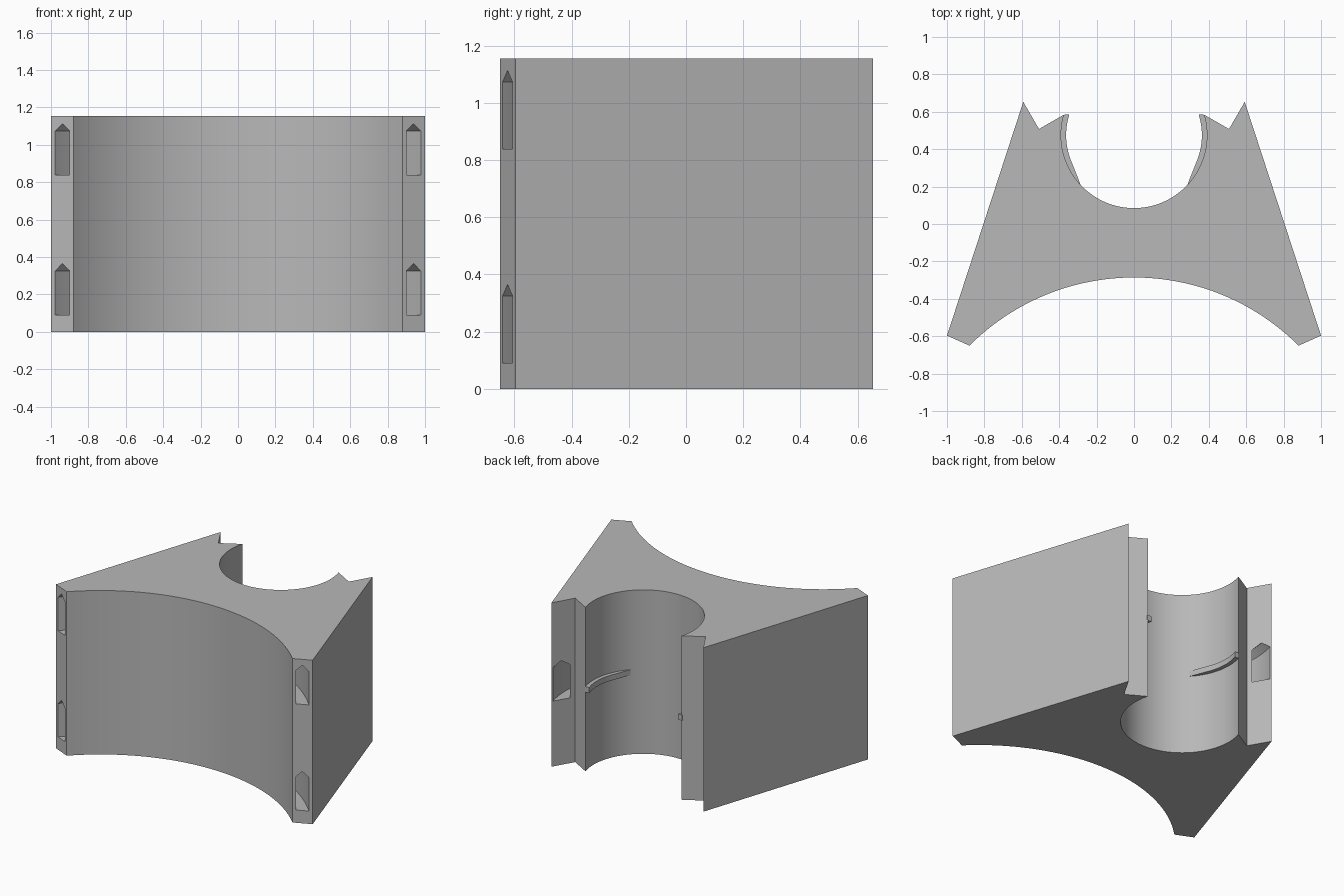
import bpy, bmesh
from math import sin, cos, radians, atan2, degrees, hypot

cube = bpy.data.objects.get("Cube")
if cube:
    bpy.data.objects.remove(cube)

HEIGHT = 1.155
SMALL_Y, SMALL_R = 0.475, 0.39      # rear pipe seat
LARGE_Y, LARGE_R = -1.53, 1.244     # front pipe seat

grey = bpy.data.materials.new("plain_grey")
grey.use_nodes = True
grey.diffuse_color = (0.48, 0.48, 0.48, 1)
grey.node_tree.nodes["Principled BSDF"].inputs["Base Color"].default_value = grey.diffuse_color


def make_object(name, bm):
    bmesh.ops.recalc_face_normals(bm, faces=bm.faces)
    mesh = bpy.data.meshes.new(name)
    bm.to_mesh(mesh)
    bm.free()
    mesh.materials.append(grey)
    obj = bpy.data.objects.new(name, mesh)
    bpy.context.collection.objects.link(obj)
    return obj


def arc(cy, r, start, end, steps):
    angles = [radians(start + (end - start) * i / steps) for i in range(steps + 1)]
    return [(r * cos(a), cy + r * sin(a)) for a in angles]


def extrude(name, outline, z0, z1):
    bm = bmesh.new()
    face = bm.faces.new([bm.verts.new((x, y, z0)) for x, y in outline])
    grown = bmesh.ops.extrude_face_region(bm, geom=[face])["geom"]
    verts = [v for v in grown if isinstance(v, bmesh.types.BMVert)]
    bmesh.ops.translate(bm, verts=verts, vec=(0, 0, z1 - z0))
    return make_object(name, bm)


def strap_cutter(name, cy, r0, r1, z, start, end):
    """Curved strap tunnel with a pointed roof."""
    section = [(r0, z), (r1, z), (r1, z + 0.235), ((r0 + r1) / 2, z + 0.275), (r0, z + 0.235)]
    bm = bmesh.new()
    rails = [[bm.verts.new((x, y, h)) for x, y in arc(cy, r, start, end, 72)] for r, h in section]
    n = len(rails)
    for i in range(n):
        a, b = rails[i], rails[(i + 1) % n]
        for k in range(len(a) - 1):
            bm.faces.new((a[k], a[k + 1], b[k + 1], b[k]))
    for k in (0, -1):
        bm.faces.new([rail[k] for rail in rails])
    obj = make_object(name, bm)
    obj.hide_render = True
    obj.hide_viewport = True
    return obj


def smooth(obj):
    bpy.ops.object.select_all(action="DESELECT")
    obj.select_set(True)
    bpy.context.view_layer.objects.active = obj
    bpy.ops.object.shade_smooth_by_angle(angle=radians(20))


# Bracket body: two back-to-back pipe seats with notched rear jaws
foot = degrees(atan2(-0.65 - LARGE_Y, 0.88))
jaw = degrees(atan2(0.585 - SMALL_Y, 0.375))
outline = arc(LARGE_Y, LARGE_R, 180 - foot, foot, 64)
outline += [(1, -0.597), (0.592, 0.653), (0.508, 0.508)]
outline += arc(SMALL_Y, SMALL_R, jaw, -180 - jaw, 64)
outline += [(-0.508, 0.508), (-0.592, 0.653), (-1, -0.597)]
body = extrude("bracket_body", outline, 0, HEIGHT)

# Strap tunnels: two around the large seat, one around the small seat
cutters = [
    strap_cutter("lower_front_strap_cutter", LARGE_Y, 1.265, 1.345, 0.09, 30, 150),
    strap_cutter("upper_front_strap_cutter", LARGE_Y, 1.265, 1.345, 0.838, 30, 150),
    strap_cutter("rear_strap_cutter", SMALL_Y, 0.53, 0.61, 0.46, 40, -220),
]
for cutter in cutters:
    mod = body.modifiers.new(cutter.name, "BOOLEAN")
    mod.operation = "DIFFERENCE"
    mod.solver = "EXACT"
    mod.object = cutter
bpy.context.view_layer.update()
cut_mesh = bpy.data.meshes.new_from_object(
    body.evaluated_get(bpy.context.evaluated_depsgraph_get()))
body.modifiers.clear()
body.data = cut_mesh
for cutter in cutters:
    bpy.data.objects.remove(cutter)
smooth(body)

# Snap ribs inside the small seat, fading into the wall
for side, name in ((1, "left_snap_rib"), (-1, "right_snap_rib")):
    inner = arc(SMALL_Y, 0.363, 17.6, -23, 16)
    outer = arc(SMALL_Y, SMALL_R + 0.004, -44.5, jaw - 0.3, 24)
    rib = extrude(name, [(side * x, y) for x, y in inner + outer], 0.558, 0.597)
    smooth(rib)
